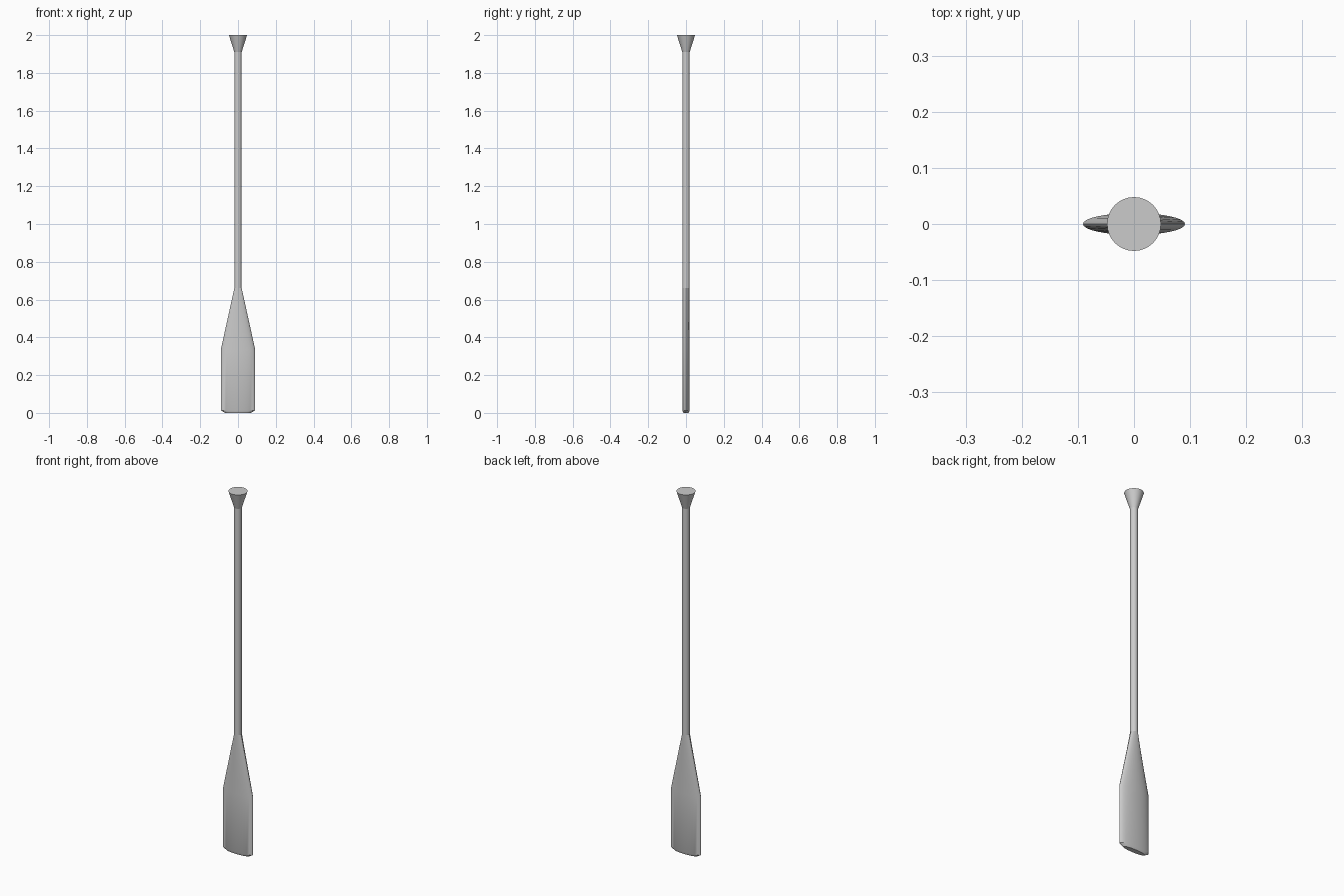
import bpy, bmesh
from math import cos, sin, tau

if "Cube" in bpy.data.objects:
    bpy.data.objects.remove(bpy.data.objects["Cube"])

SIDES = 32


def loft(name, sections, cap_bottom=False, cap_top=False):
    """Skin elliptical sections given as (z, x radius, y radius), bottom to top."""
    bm = bmesh.new()
    rings = [[bm.verts.new((rx * cos(tau * i / SIDES), ry * sin(tau * i / SIDES), z))
              for i in range(SIDES)] for z, rx, ry in sections]
    for a, b in zip(rings, rings[1:]):
        for i in range(SIDES):
            j = (i + 1) % SIDES
            bm.faces.new((a[i], a[j], b[j], b[i]))
    if cap_bottom:
        bm.faces.new(rings[0][::-1])
    if cap_top:
        bm.faces.new(rings[-1])
    mesh = bpy.data.meshes.new(name)
    bm.to_mesh(mesh)
    bm.free()
    obj = bpy.data.objects.new(name, mesh)
    bpy.context.collection.objects.link(obj)
    bpy.ops.object.select_all(action='DESELECT')
    obj.select_set(True)
    bpy.context.view_layer.objects.active = obj
    bpy.ops.object.shade_smooth_by_angle()
    return obj


R = 0.0195  # shaft radius

# Flat blade with bevelled tip, tapering into the round shaft
loft("paddle_blade", [(0, 0.068, 0.014), (0.013, 0.091, 0.0195),
                      (0.335, 0.091, 0.0195), (0.66, R, R)], cap_bottom=True)
# Long round shaft
loft("paddle_shaft", [(0.66, R, R), (1.91, R, R)])
# Flared end grip
loft("end_grip", [(1.91, R, R), (2.0, 0.048, 0.048)], cap_top=True)
